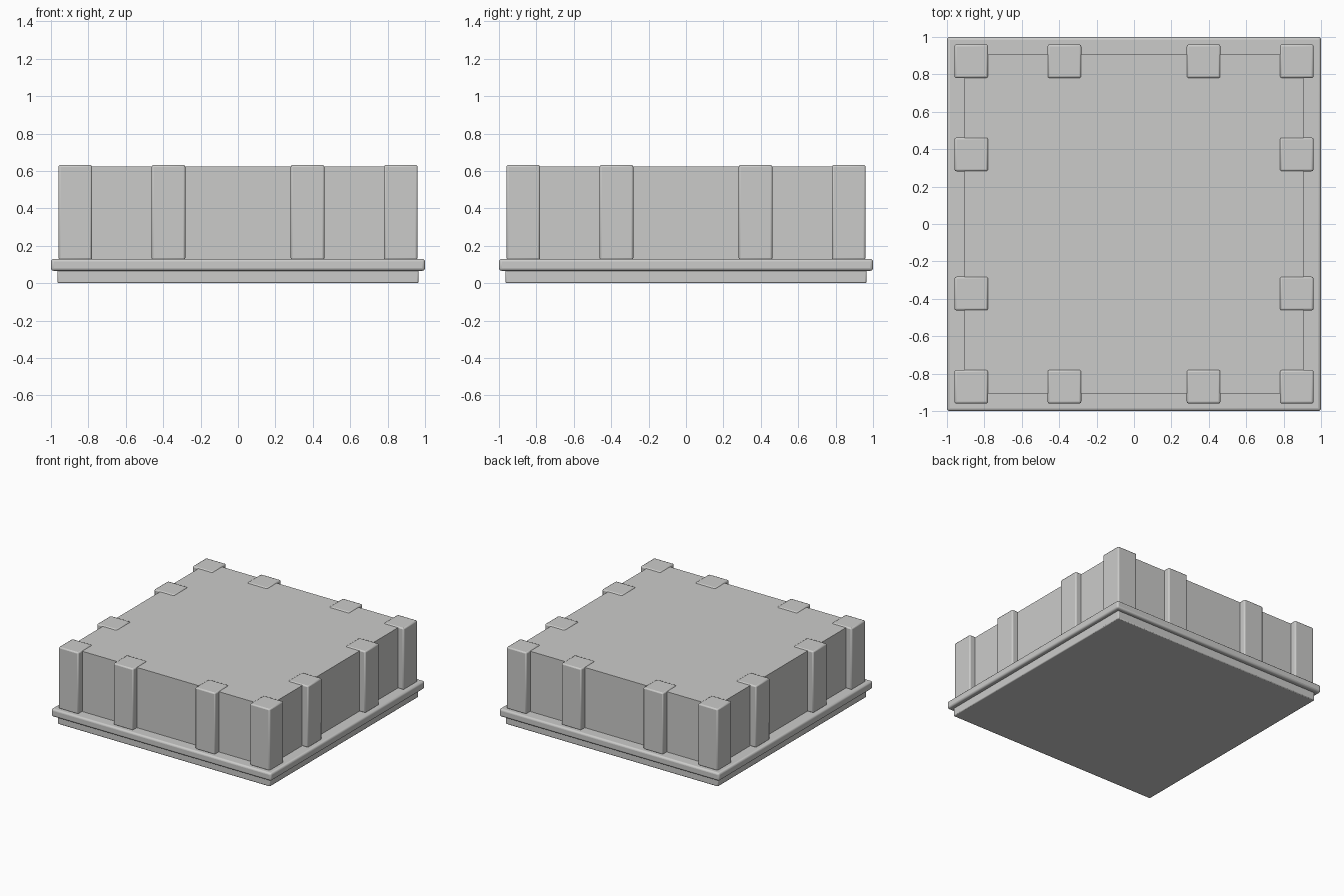
import bpy

cube = bpy.data.objects.get("Cube")
if cube:
    bpy.data.objects.remove(cube, do_unlink=True)

stone = bpy.data.materials.new("grey stone")
stone.use_nodes = True
GREY = (0.6, 0.6, 0.59, 1)
stone.diffuse_color = GREY
stone.node_tree.nodes["Principled BSDF"].inputs["Base Color"].default_value = GREY


def block(name, x, y, width, z0, z1, bevel=0.0, segments=2):
    """Square upright block with optional rounded edges."""
    bpy.ops.mesh.primitive_cube_add(size=1, location=(x, y, (z0 + z1) / 2))
    ob = bpy.context.object
    ob.name = name
    ob.scale = (width, width, z1 - z0)
    bpy.ops.object.transform_apply(location=False, rotation=False, scale=True)
    ob.data.materials.append(stone)
    if bevel:
        mod = ob.modifiers.new("rounded edges", 'BEVEL')
        mod.width = bevel
        mod.segments = segments
        bpy.ops.object.shade_smooth_by_angle()
    return ob


# Stepped plinth and main body
block("lower_plinth", 0, 0, 1.93, 0, 0.075, 0.007)
block("upper_plinth", 0, 0, 2.0, 0.066, 0.13, 0.015, 3)
block("main_body", 0, 0, 1.815, 0.12, 0.625)

# Pillars around the perimeter: four along each side, sharing corners
EDGE = 0.87
spots = (-EDGE, -0.372, 0.372, EDGE)
for x in spots:
    for y in spots:
        if EDGE in (abs(x), abs(y)):
            corner = abs(x) == abs(y)
            block("corner_pillar" if corner else "side_pillar",
                  x, y, 0.18, 0.125, 0.632, 0.01)
